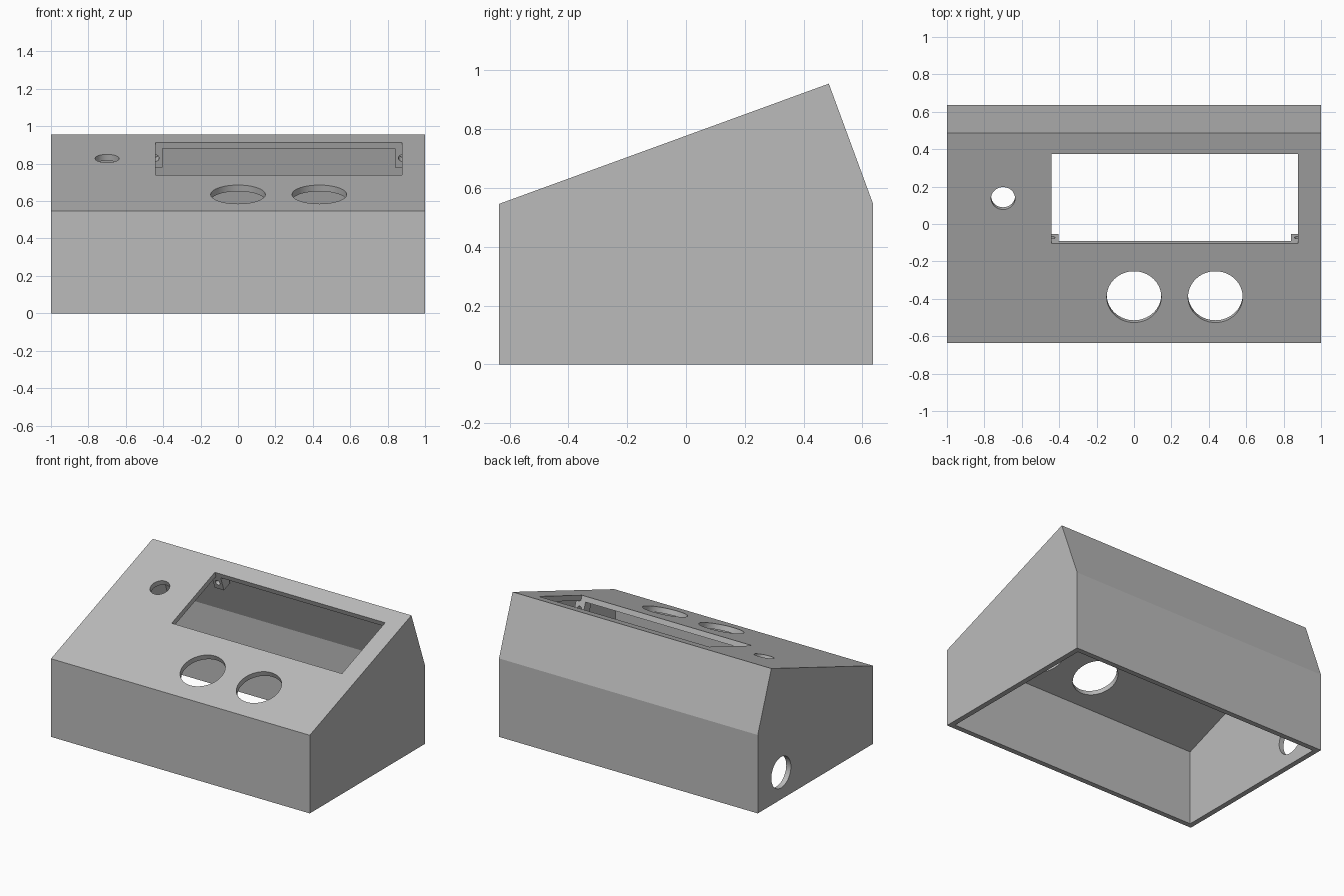
import bpy, bmesh, math
from mathutils import Matrix, Vector

cube = bpy.data.objects.get("Cube")
if cube:
    bpy.data.objects.remove(cube, do_unlink=True)

WALL = 0.036
PROFILE = [(-0.636, 0), (0.636, 0), (0.636, 0.548), (0.486, 0.955), (-0.636, 0.546)]  # y, z

grey = bpy.data.materials.new("grey plastic")
grey.use_nodes = True
grey.diffuse_color = (0.5, 0.5, 0.5, 1)
grey.node_tree.nodes["Principled BSDF"].inputs["Base Color"].default_value = (0.5, 0.5, 0.5, 1)


def finish(name, bm):
    bmesh.ops.recalc_face_normals(bm, faces=bm.faces)
    mesh = bpy.data.meshes.new(name)
    bm.to_mesh(mesh)
    bm.free()
    mesh.materials.append(grey)
    ob = bpy.data.objects.new(name, mesh)
    bpy.context.collection.objects.link(ob)
    return ob


def prism(name, points, half_width):
    bm = bmesh.new()
    face = bm.faces.new([bm.verts.new((-half_width, y, z)) for y, z in points])
    ext = bmesh.ops.extrude_face_region(bm, geom=[face])["geom"]
    bmesh.ops.translate(bm, vec=(2 * half_width, 0, 0),
                        verts=[g for g in ext if isinstance(g, bmesh.types.BMVert)])
    return finish(name, bm)


def box(name, low, high, frame):
    low, high = Vector(low), Vector(high)
    bm = bmesh.new()
    bmesh.ops.create_cube(bm, size=1, matrix=frame @ Matrix.Translation((low + high) / 2)
                          @ Matrix.Diagonal((*(high - low), 1)))
    return finish(name, bm)


def cylinder(name, radius, depth, matrix):
    bm = bmesh.new()
    bmesh.ops.create_cone(bm, cap_ends=True, segments=64, radius1=radius, radius2=radius,
                          depth=depth, matrix=matrix)
    return finish(name, bm)


def cut(target, cutter):
    mod = target.modifiers.new("cut", "BOOLEAN")
    mod.operation, mod.solver, mod.object = "DIFFERENCE", "EXACT", cutter
    cutter.hide_render = True
    bpy.context.view_layer.objects.active = target
    bpy.ops.object.modifier_apply(modifier=mod.name)
    bpy.data.objects.remove(cutter, do_unlink=True)


def inset(points, d):
    """Move every edge of a counter-clockwise outline inward by d."""
    pts, result = [Vector(p) for p in points], []
    for i, p in enumerate(pts):
        a = (p - pts[i - 1]).normalized()
        b = (pts[(i + 1) % len(pts)] - p).normalized()
        na, nb = Vector((-a.y, a.x)), Vector((-b.y, b.x))
        result.append(p + (na + nb) * d / (1 + na.dot(nb)))
    return result


# Hollow case, open underneath
case = prism("case", PROFILE, 1)
cavity = inset(PROFILE, WALL)
for p in cavity[:2]:
    p.y = -0.1
cut(case, prism("cavity", cavity, 1 - WALL))

# Local frame of the sloping panel: x across, y up the slope, z outward
panel = Matrix.Translation((0, *PROFILE[4])) @ Matrix.Rotation(math.radians(20.03), 4, "X")

# Panel openings: display window, two large button holes, one small hole
LEFT, RIGHT, BOTTOM, TOP = -0.44, 0.876, 0.567, 1.074
cut(case, box("window_cutter", (LEFT, BOTTOM, -0.06), (RIGHT, TOP, 0.06), panel))
for x, y, r in ((0, 0.262, 0.146), (0.435, 0.262, 0.146), (-0.7, 0.823, 0.064)):
    cut(case, cylinder("hole_cutter", r, 0.12, panel @ Matrix.Translation((x, y, 0))))

# Cable hole in one end wall
cut(case, cylinder("cable_cutter", 0.108, 0.2,
                   Matrix.Translation((-1, 0.378, 0.188)) @ Matrix.Rotation(math.pi / 2, 4, "Y")))

# Display posts under the window corners, each drilled along the slope
posts = []
for side, x in (("right", LEFT), ("left", RIGHT)):
    for level, y, out in (("lower", BOTTOM, -1), ("upper", TOP, 1)):
        far = y + out * 0.07
        post = box(f"{level}_{side}_post", (x - 0.036, min(y, far), -WALL - 0.108),
                   (x + 0.036, max(y, far), -WALL), panel)
        cut(post, cylinder("post_cutter", 0.018, 0.3,
                           panel @ Matrix.Translation((x, y, -WALL - 0.054))
                           @ Matrix.Rotation(math.pi / 2, 4, "X")))
        posts.append(post)

# Smooth the hole walls, keep the case edges sharp
bpy.ops.object.select_all(action="DESELECT")
for ob in [case, *posts]:
    ob.select_set(True)
bpy.context.view_layer.objects.active = case
bpy.ops.object.shade_smooth_by_angle(angle=math.radians(15))
